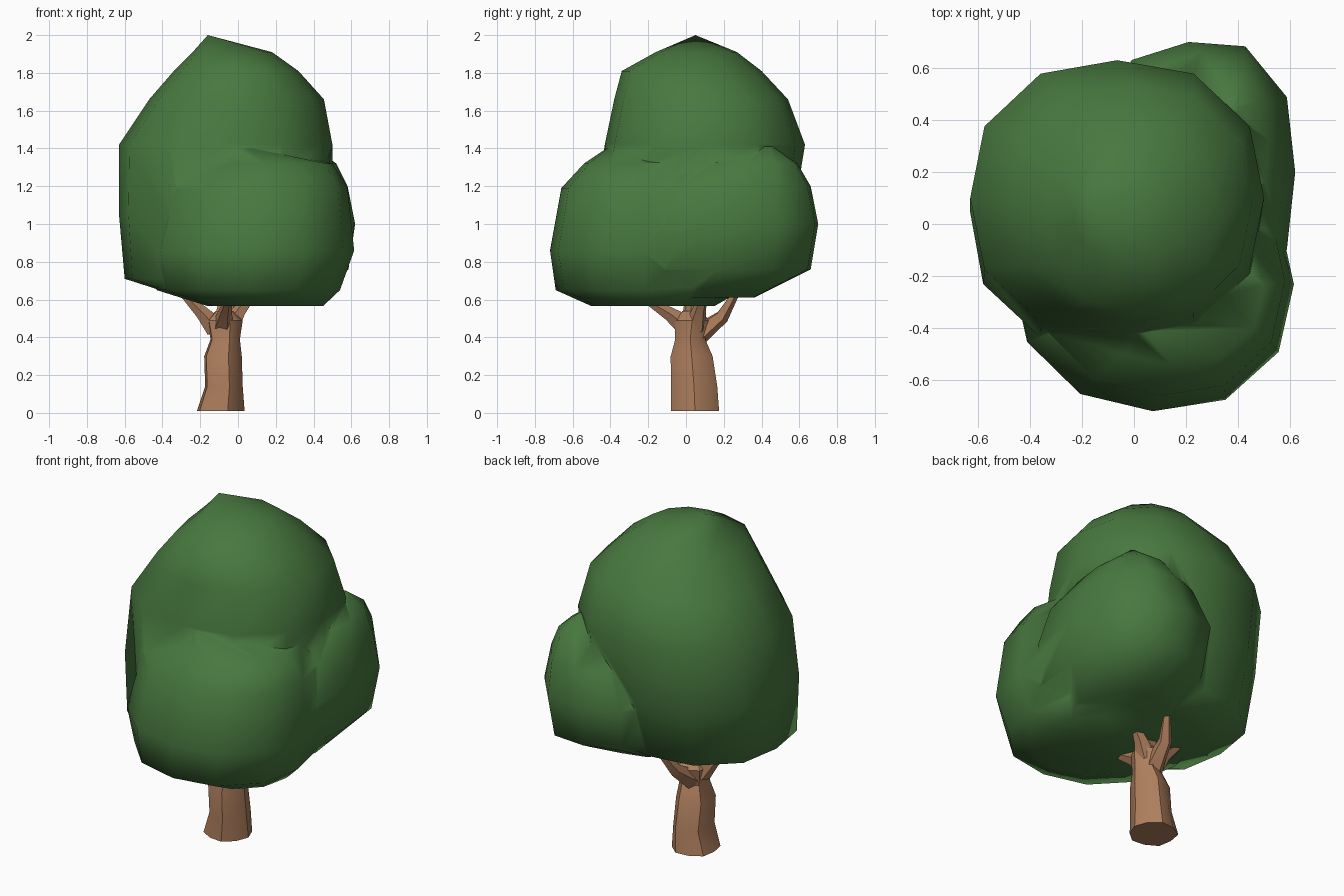
import bpy, bmesh, math
from mathutils import Vector

if "Cube" in bpy.data.objects:
    bpy.data.objects.remove(bpy.data.objects["Cube"])


def material(name, rgb):
    m = bpy.data.materials.new(name)
    m.diffuse_color = (*rgb, 1)
    m.use_nodes = True
    m.node_tree.nodes["Principled BSDF"].inputs["Base Color"].default_value = m.diffuse_color
    return m


LEAF = material("leaf_green", (0.065, 0.19, 0.05))
BARK = material("bark_brown", (0.42, 0.21, 0.11))


def skin(name, loops, mat):
    """Join successive loops of points with quads and cap both ends."""
    bm = bmesh.new()
    rows = [[bm.verts.new(p) for p in loop] for loop in loops]
    n = len(rows[0])
    for a, b in zip(rows, rows[1:]):
        for i in range(n):
            j = (i + 1) % n
            bm.faces.new((a[i], a[j], b[j], b[i]))
    bm.faces.new(rows[0][::-1])
    bm.faces.new(rows[-1])
    bmesh.ops.remove_doubles(bm, verts=bm.verts[:], dist=0.002)
    bmesh.ops.recalc_face_normals(bm, faces=bm.faces[:])
    me = bpy.data.meshes.new(name)
    bm.to_mesh(me)
    bm.free()
    ob = bpy.data.objects.new(name, me)
    bpy.context.collection.objects.link(ob)
    me.materials.append(mat)
    return ob


def stack(name, rings, sides, powers, mat, groove=1.0, shear=0.0):
    """Rings of (z, xmin, xmax, ymin, ymax); boxiness runs from powers[0] to powers[1]."""
    loops = []
    for k, (z, x0, x1, y0, y1) in enumerate(rings):
        power = powers[0] + (powers[1] - powers[0]) * k / (len(rings) - 1)
        loop = []
        for i in range(sides):
            a = 2 * math.pi * i / sides
            c, s = math.cos(a), math.sin(a)
            r = (abs(c) ** power + abs(s) ** power) ** (-1 / power)
            r *= groove if i % 2 else 1
            dx = (x1 - x0) / 2 * c * r
            loop.append(((x0 + x1) / 2 + dx,
                         (y0 + y1) / 2 + (y1 - y0) / 2 * s * r + shear * dx, z))
        loops.append(loop)
    return skin(name, loops, mat)


def branch(name, points, radii, sides=5):
    """Tapered limb along a path."""
    pts = [Vector(p) for p in points]
    loops = []
    for k, (p, r) in enumerate(zip(pts, radii)):
        d = pts[min(k + 1, len(pts) - 1)] - pts[max(k - 1, 0)]
        q = d.to_track_quat('Z', 'Y')
        loops.append([p + q @ Vector((r * math.cos(t), r * math.sin(t), 0))
                      for t in (2 * math.pi * i / sides for i in range(sides))])
    return skin(name, loops, BARK)


# Crown: tall main mass with a front lobe and a back right lobe
crown = stack("crown", [
    (0.62, -0.32, 0.32, -0.42, 0.32),
    (0.71, -0.60, 0.42, -0.46, 0.48),
    (1.05, -0.63, 0.50, -0.48, 0.57),
    (1.42, -0.63, 0.50, -0.43, 0.63),
    (1.66, -0.47, 0.455, -0.38, 0.54),
    (1.81, -0.34, 0.32, -0.34, 0.40),
    (1.91, -0.24, 0.18, -0.16, 0.27),
    (2.00, -0.16, -0.16, 0.05, 0.05)], 12, (2.7, 1.9), LEAF)
front_lobe = stack("front_lobe", [
    (0.565, -0.16, 0.45, -0.50, 0.15),
    (0.65, -0.43, 0.54, -0.69, 0.30),
    (0.86, -0.47, 0.615, -0.72, 0.30),
    (1.19, -0.38, 0.58, -0.66, 0.26),
    (1.32, -0.22, 0.50, -0.54, 0.10),
    (1.40, -0.02, 0.10, -0.42, -0.25)], 12, (2.2, 2.3), LEAF, shear=-0.04)
back_lobe = stack("back_lobe", [
    (0.61, -0.10, 0.45, -0.25, 0.36),
    (0.76, -0.16, 0.585, -0.40, 0.66),
    (1.00, -0.20, 0.62, -0.40, 0.70),
    (1.20, -0.06, 0.58, -0.30, 0.66),
    (1.32, 0.10, 0.52, 0.00, 0.59),
    (1.41, 0.36, 0.40, 0.40, 0.46)], 12, (2.7, 2.5), LEAF, shear=0.12)

# Merge the lobes into one leaf skin
bpy.context.view_layer.objects.active = crown
for lobe in (front_lobe, back_lobe):
    mod = crown.modifiers.new("merge", 'BOOLEAN')
    mod.operation, mod.solver, mod.object = 'UNION', 'EXACT', lobe
    bpy.ops.object.modifier_apply(modifier=mod.name)
    bpy.data.objects.remove(lobe)

# Trunk with flared foot and vertical grooves
trunk = stack("trunk", [
    (0.01, -0.225, 0.035, -0.085, 0.18),
    (0.14, -0.18, 0.025, -0.085, 0.17),
    (0.30, -0.185, 0.02, -0.085, 0.145),
    (0.39, -0.15, 0.01, -0.06, 0.105),
    (0.49, -0.17, 0.025, -0.065, 0.13),
    (0.54, -0.12, -0.03, -0.02, 0.07)], 10, (2.2, 2.2), BARK, 0.94)

# Forked branches reaching into the crown
limbs = {
    "left": ((-0.12, 0.03, 0.45), (-0.19, 0.02, 0.53), (-0.31, 0.02, 0.65)),
    "right": ((-0.04, 0.05, 0.46), (0.01, 0.07, 0.54), (0.10, 0.10, 0.65)),
    "front": ((-0.08, 0.00, 0.46), (-0.07, -0.09, 0.525), (-0.05, -0.23, 0.61)),
    "back": ((-0.08, 0.06, 0.41), (-0.06, 0.19, 0.51), (0.00, 0.28, 0.66)),
    "middle": ((-0.08, 0.03, 0.44), (-0.07, 0.04, 0.58), (-0.04, 0.06, 0.70)),
}
parts = [crown, trunk]
for side, path in limbs.items():
    parts.append(branch(side + "_branch", path, (0.06, 0.038, 0.016)))

# Smooth leaves, faceted edges kept on the bark
for ob in parts:
    bpy.ops.object.select_all(action='DESELECT')
    ob.select_set(True)
    bpy.context.view_layer.objects.active = ob
    bpy.ops.object.shade_smooth_by_angle(angle=math.radians(75 if ob is crown else 35))
